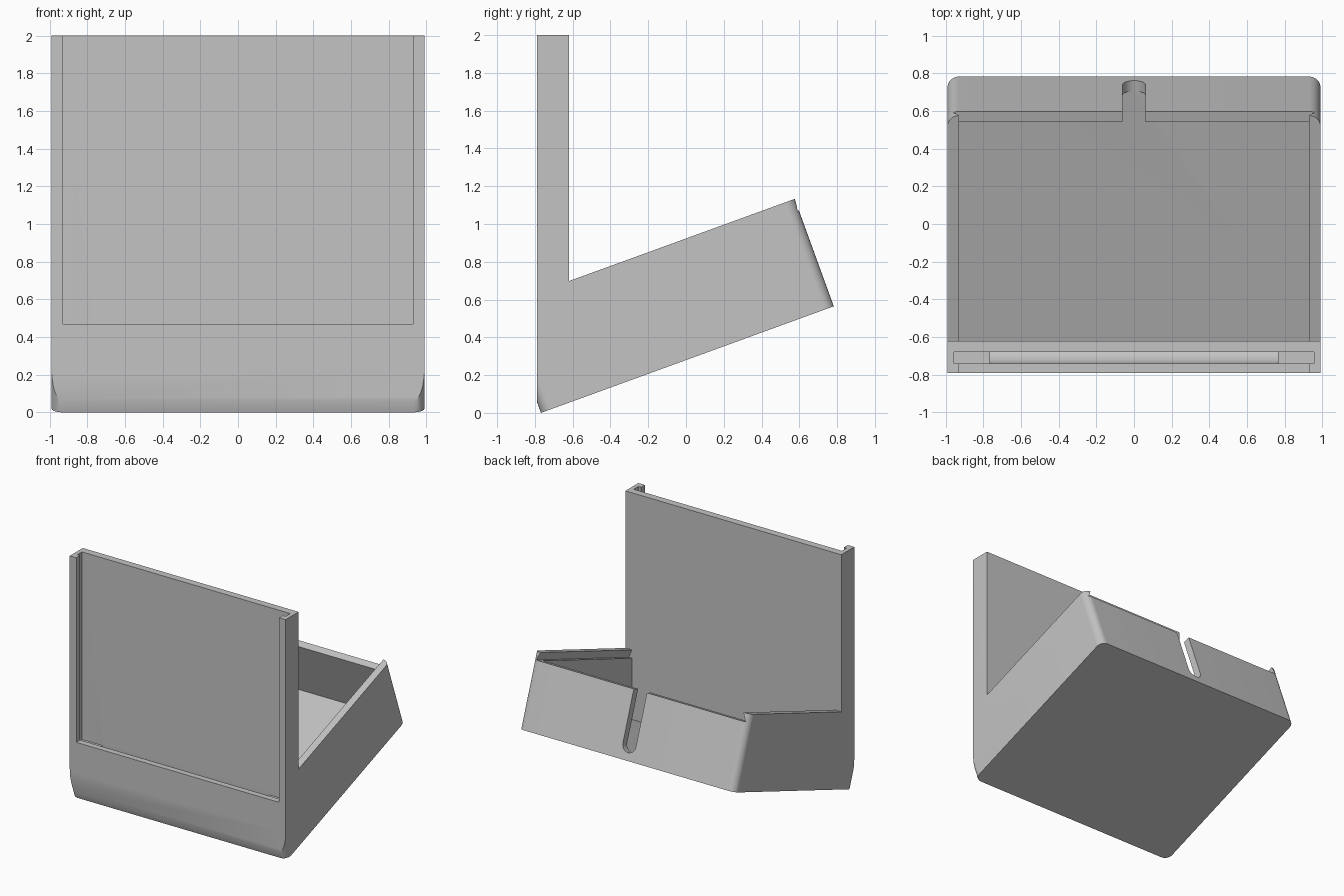
import bpy, bmesh, math

cube = bpy.data.objects.get("Cube")
if cube:
    bpy.data.objects.remove(cube, do_unlink=True)

# Main sizes
HALF_W, FRONT, PANEL_BACK, TOP = 0.99, -0.79, -0.62, 2.0
WALL, RADIUS, LENGTH = 0.06, 0.06, 1.65
RIM, BACK_RIM, FLOOR = 0.605, 0.54, 0.063
TILT = math.radians(20)
COS, SIN = math.cos(TILT), math.sin(TILT)
START_Y = -0.768

grey = bpy.data.materials.new("plain grey")
grey.use_nodes = True
colour = (0.55, 0.55, 0.55, 1)
grey.diffuse_color = colour
grey.node_tree.nodes["Principled BSDF"].inputs["Base Color"].default_value = colour


def tilted(u, h):
    """Box length and height to world y and z."""
    return START_Y + u * COS - h * SIN, u * SIN + h * COS


def tilted_at_panel(h):
    """Point at box height h on the back plane of the panel."""
    u = (PANEL_BACK - START_Y + h * SIN) / COS
    return PANEL_BACK, tilted(u, h)[1]


def loft(name, ring_a, ring_b):
    """Closed solid between two matching rings of points."""
    bm = bmesh.new()
    a = [bm.verts.new(p) for p in ring_a]
    b = [bm.verts.new(p) for p in ring_b]
    bm.faces.new(a)
    bm.faces.new(b[::-1])
    n = len(a)
    for i in range(n):
        j = (i + 1) % n
        bm.faces.new((a[i], b[i], b[j], a[j]))
    bmesh.ops.recalc_face_normals(bm, faces=bm.faces)
    mesh = bpy.data.meshes.new(name)
    bm.to_mesh(mesh)
    bm.free()
    mesh.materials.append(grey)
    obj = bpy.data.objects.new(name, mesh)
    bpy.context.collection.objects.link(obj)
    return obj


def side_profile(name, points, half):
    """Extrude a y-z profile across x."""
    return loft(name, [(-half, y, z) for y, z in points],
                [(half, y, z) for y, z in points])


def block(name, half, y0, y1, z0, z1):
    return side_profile(name, [(y0, z0), (y1, z0), (y1, z1), (y0, z1)], half)


def arc(cx, cy, r, start, end, steps):
    angles = [math.radians(start + (end - start) * i / steps) for i in range(steps + 1)]
    return [(cx + r * math.cos(t), cy + r * math.sin(t)) for t in angles]


def combine(target, tool, operation):
    mod = target.modifiers.new(operation, 'BOOLEAN')
    mod.operation, mod.object, mod.solver = operation, tool, 'EXACT'
    bpy.context.view_layer.objects.active = target
    bpy.ops.object.modifier_apply(modifier=mod.name)
    bpy.data.objects.remove(tool, do_unlink=True)


# Tilted column with rounded corners
cx, near, far = HALF_W - RADIUS, RADIUS, LENGTH - RADIUS
outline = (arc(cx, far, RADIUS, 0, 90, 12) + arc(-cx, far, RADIUS, 90, 180, 12)
           + arc(-cx, near, RADIUS, 180, 270, 12) + arc(cx, near, RADIUS, 270, 360, 12))
body = loft("display_stand_box", [(x, *tilted(u, 0)) for x, u in outline],
            [(x, *tilted(u, 2.6)) for x, u in outline])

# Trim to the upright panel and the sloping box
trim = side_profile("side_trim", [
    (FRONT, -0.5), (FRONT, TOP), (PANEL_BACK, TOP), tilted_at_panel(RIM),
    tilted(LENGTH + 0.3, RIM), tilted(LENGTH + 0.3, -0.5)], 1.2)
combine(body, trim, 'INTERSECT')

# Box cavity
inner_back = LENGTH - WALL
combine(body, side_profile("cavity", [
    tilted_at_panel(FLOOR), tilted(inner_back, FLOOR),
    tilted(inner_back, 0.57), tilted_at_panel(0.57)], HALF_W - WALL), 'DIFFERENCE')

# Dovetail groove for a sliding lid, open at the back
groove = [(-0.96, BACK_RIM), (0.96, BACK_RIM), (0.914, 0.64), (-0.914, 0.64)]
combine(body, loft("lid_groove", [(x, *tilted_at_panel(h)) for x, h in groove],
                   [(x, *tilted(LENGTH + 0.2, h)) for x, h in groove]), 'DIFFERENCE')

# Round-ended cable notch in the back wall
notch = arc(0, 0.122, 0.06, 180, 360, 16) + [(0.06, 0.7), (-0.06, 0.7)]
combine(body, loft("cable_notch", [(x, *tilted(inner_back - 0.005, h)) for x, h in notch],
                   [(x, *tilted(LENGTH + 0.1, h)) for x, h in notch]), 'DIFFERENCE')

# Panel window and the wider slot behind it
SLOT_FRONT, SLOT_BACK, SLOT_BASE = -0.74, -0.68, 0.445
combine(body, block("plate_slot", 0.955, SLOT_FRONT, SLOT_BACK, SLOT_BASE, 2.2), 'DIFFERENCE')
combine(body, block("window", 0.93, -0.95, -0.71, 0.47, 2.3), 'DIFFERENCE')

# Curved passage from the slot into the box
passage = (arc(PANEL_BACK, SLOT_BASE, 0.12, 180, 270, 12)
           + [(-0.58, SLOT_BASE - 0.12), (-0.58, SLOT_BASE - 0.06)]
           + arc(PANEL_BACK, SLOT_BASE, 0.06, 270, 180, 12)
           + [(SLOT_BACK, 0.48), (SLOT_FRONT, 0.48)])
combine(body, side_profile("cable_passage", passage, 0.765), 'DIFFERENCE')

# Smooth the rounded corners, keep the edges sharp
bpy.ops.object.select_all(action='DESELECT')
body.select_set(True)
bpy.context.view_layer.objects.active = body
bpy.ops.object.shade_smooth_by_angle(angle=math.radians(30))
